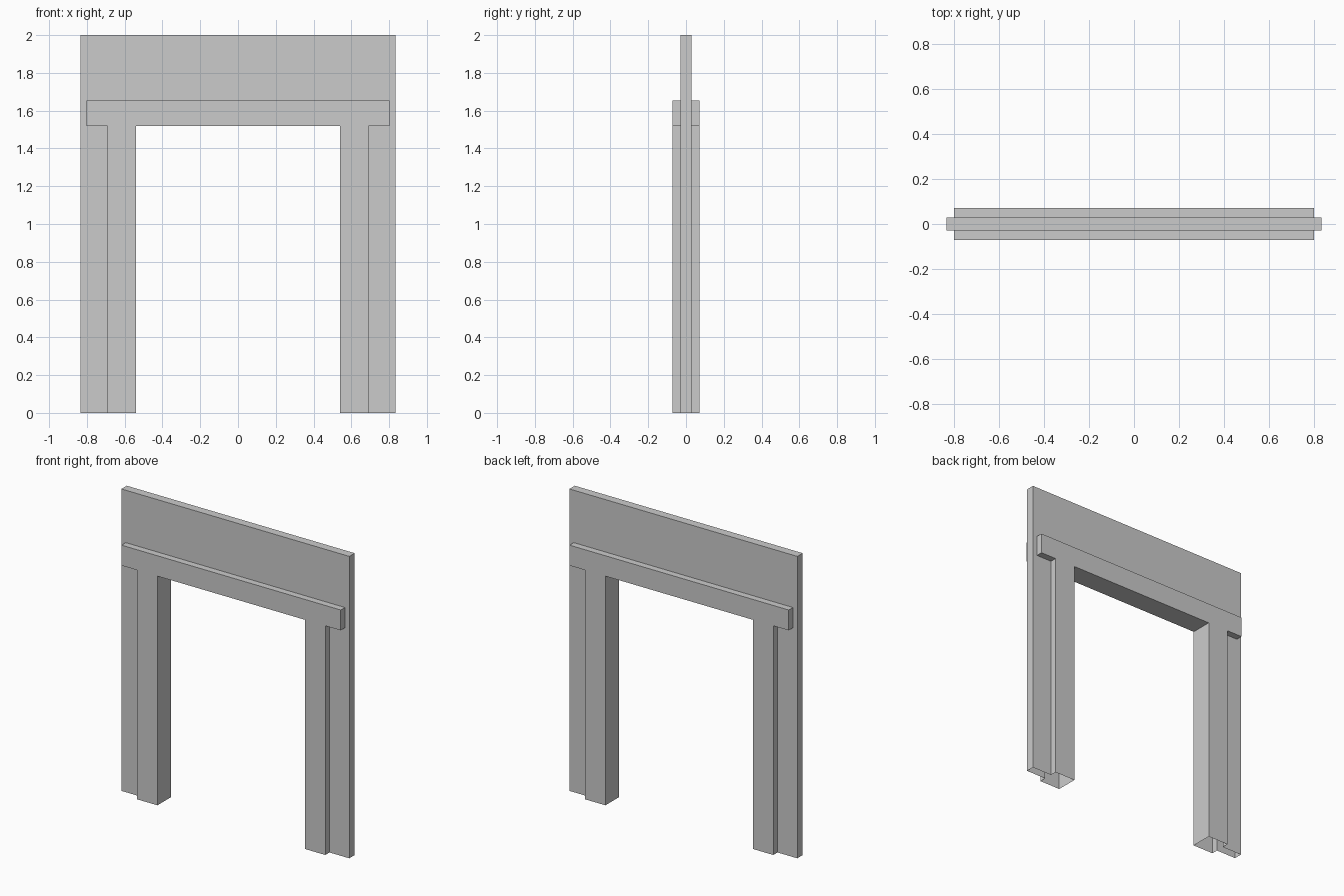
import bpy, bmesh

if "Cube" in bpy.data.objects:
    bpy.data.objects.remove(bpy.data.objects["Cube"])

WALL_Y, TRIM_Y = 0.028, 0.072


def mirrored(half):
    """Full left-to-right outline from its left half."""
    return half + [(-x, z) for x, z in reversed(half)]


wall = mirrored([(-0.835, 0), (-0.835, 2.0)])
trim = mirrored([(-0.69, 0), (-0.69, 1.518), (-0.803, 1.518), (-0.803, 1.653)])
opening = mirrored([(-0.54, 0), (-0.54, 1.518)])

bm = bmesh.new()


def face(points):
    bm.faces.new([bm.verts.new(p) for p in points])


def strip(outline, y0, y1):
    """Side faces along an outline, left open at the floor."""
    for (xa, za), (xb, zb) in zip(outline, outline[1:]):
        face([(xa, y0, za), (xb, y0, zb), (xb, y1, zb), (xa, y1, za)])


def band(outer, inner, y):
    """Flat arch-shaped face between two outlines."""
    face([(x, y, z) for x, z in outer + inner[::-1]])


# Outer wall edge and inner jambs
strip(wall, -WALL_Y, WALL_Y)
strip(opening, -TRIM_Y, TRIM_Y)

# Wall face, raised trim edge and trim face on front and back
for s in (-1, 1):
    band(wall, trim, s * WALL_Y)
    strip(trim, s * WALL_Y, s * TRIM_Y)
    band(trim, opening, s * TRIM_Y)

bmesh.ops.remove_doubles(bm, verts=bm.verts[:], dist=0.0005)
bmesh.ops.recalc_face_normals(bm, faces=bm.faces[:])

mesh = bpy.data.meshes.new("door_frame")
bm.to_mesh(mesh)
bm.free()
bpy.context.collection.objects.link(bpy.data.objects.new("door_frame", mesh))
